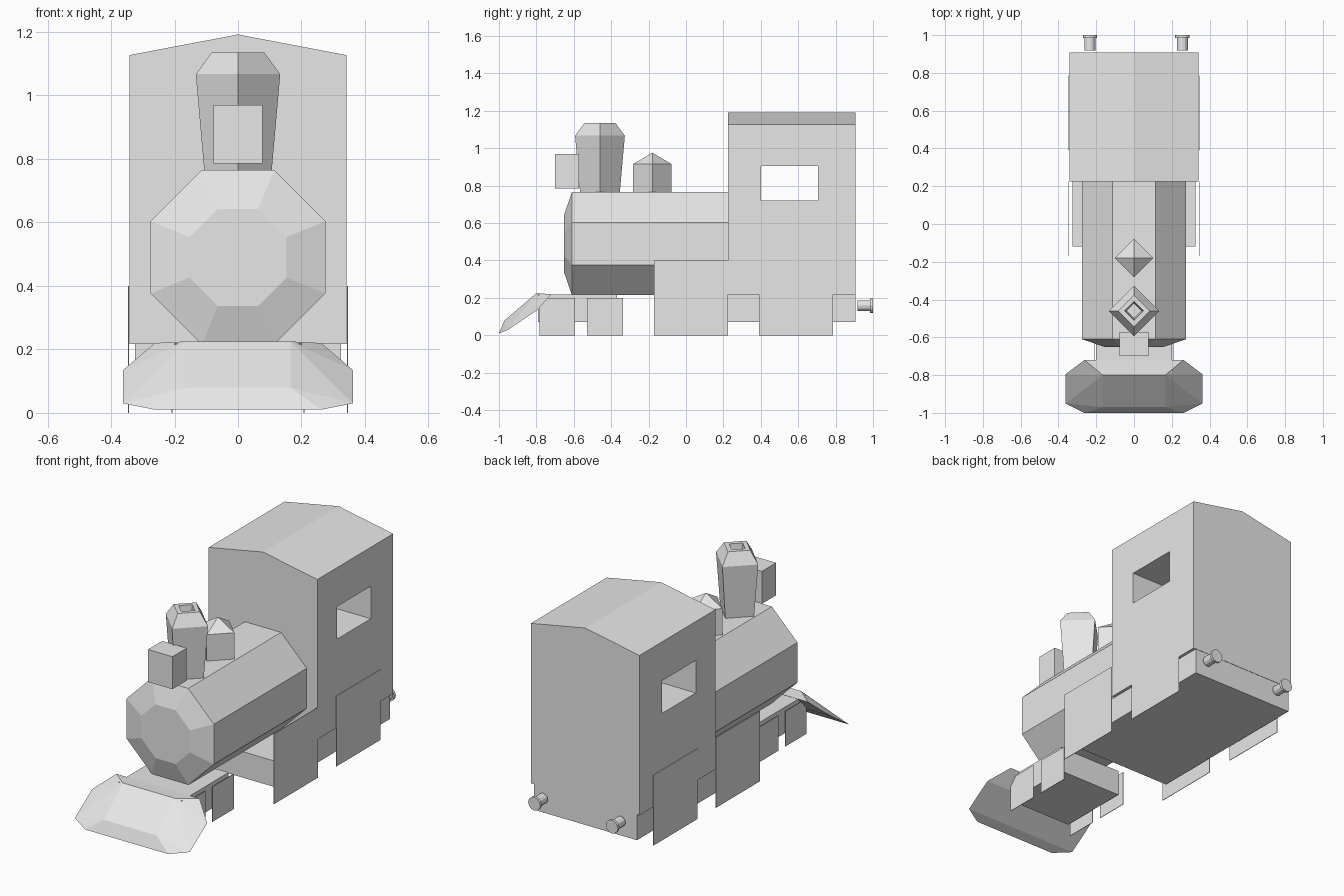
import bpy, bmesh, math
from mathutils import Vector

cube = bpy.data.objects.get("Cube")
if cube:
    bpy.data.objects.remove(cube, do_unlink=True)

grey = bpy.data.materials.new("light_grey")
grey.use_nodes = True
grey.diffuse_color = (0.8, 0.8, 0.8, 1)
grey.node_tree.nodes["Principled BSDF"].inputs["Base Color"].default_value = (0.8, 0.8, 0.8, 1)


def finish(bm, name):
    bmesh.ops.recalc_face_normals(bm, faces=bm.faces)
    mesh = bpy.data.meshes.new(name)
    bm.to_mesh(mesh)
    bm.free()
    mesh.materials.append(grey)
    obj = bpy.data.objects.new(name, mesh)
    bpy.context.collection.objects.link(obj)
    return obj


def box(name, x, y, z):
    """Box from (min, max) ranges."""
    bm = bmesh.new()
    bmesh.ops.create_cube(bm, size=1)
    for v in bm.verts:
        v.co = Vector([(r[0] + r[1]) / 2 + c * (r[1] - r[0]) for r, c in zip((x, y, z), v.co)])
    return finish(bm, name)


def loft(name, rings):
    """Skin matching rings of points and cap both ends."""
    bm = bmesh.new()
    loops = [[bm.verts.new(p) for p in ring] for ring in rings]
    for a, b in zip(loops, loops[1:]):
        n = len(a)
        for i in range(n):
            j = (i + 1) % n
            bm.faces.new((a[i], a[j], b[j], b[i]))
    bm.faces.new(loops[0][::-1])
    bm.faces.new(loops[-1])
    return finish(bm, name)


def diamond(y, r, z):
    return [(r, y, z), (0, y + r, z), (-r, y, z), (0, y - r, z)]


def octagon(r, y, zc=0.49):
    k = r * math.tan(math.pi / 8)
    half = [(r, -k), (r, k), (k, r), (-k, r)]
    return [(a, y, zc + b) for a, b in half] + [(-a, y, zc - b) for a, b in half]


def circle(x, y, z, r, n=12):
    return [(x + r * math.cos(i * math.tau / n), y, z + r * math.sin(i * math.tau / n))
            for i in range(n)]


# Cab with a shallow gabled roof and a window tunnel
section = [(-0.342, 0.217), (0.342, 0.217), (0.342, 1.127), (0, 1.192), (-0.342, 1.127)]
cab = loft("cab", [[(x, y, z) for x, z in section] for y in (0.225, 0.907)])
cutter = box("window_cutter", (-0.6, 0.6), (0.4, 0.706), (0.72, 0.905))
cutter.hide_render = True
cutter.hide_viewport = True
cut = cab.modifiers.new("window", "BOOLEAN")
cut.operation = "DIFFERENCE"
cut.solver = "EXACT"
cut.object = cutter

# Under frames
box("rear_frame", (-0.325, 0.325), (-0.12, 0.905), (0.07, 0.218))
box("front_frame", (-0.2, 0.2), (-0.79, -0.37), (0.07, 0.218))

# Boiler with a bevelled nose
loft("boiler", [octagon(0.275, 0.225), octagon(0.275, -0.61), octagon(0.153, -0.652)])

# Chimney with a hollow top, dome and lamp
loft("chimney", [diamond(-0.46, r, z) for r, z in
                 ((0.105, 0.75), (0.133, 1.067), (0.083, 1.135), (0.05, 1.135), (0.04, 1.08))])
loft("dome", [diamond(-0.18, r, z) for r, z in
              ((0.103, 0.75), (0.103, 0.915), (0.001, 0.976))])
box("lamp", (-0.077, 0.077), (-0.7, -0.572), (0.785, 0.97))

# Square wheel plates on both sides
for side, word in ((1, "left"), (-1, "right")):
    for name, x, y0, y1, top in (("rear_wheel", 0.344, 0.39, 0.787, 0.4),
                                 ("middle_wheel", 0.344, -0.17, 0.225, 0.4),
                                 ("second_front_wheel", 0.208, -0.53, -0.337, 0.2),
                                 ("first_front_wheel", 0.208, -0.782, -0.593, 0.2)):
        xs = sorted((side * (x - 0.001), side * (x + 0.002)))
        box(f"{word}_{name}", xs, (y0, y1), (0, top))

# Buffers at the back
for word, x in (("left", 0.256), ("right", -0.233)):
    loft(f"{word}_buffer", [circle(x, y, 0.158, r) for y, r in
                            ((0.918, 0.029), (0.985, 0.029), (0.985, 0.038), (1.0, 0.038))])

# Plough: faceted wedge hull
bm = bmesh.new()
for x, y, z in ((0.262, -0.72, 0.22), (0.362, -0.795, 0.135), (0.362, -0.95, 0.03),
                (0.262, -1.0, 0.01), (0.165, -0.8, 0.225), (0.165, -0.97, 0.08)):
    for side in (-1, 1):
        bm.verts.new((side * x, y, z))
bmesh.ops.convex_hull(bm, input=bm.verts)
bmesh.ops.dissolve_limit(bm, angle_limit=0.03, verts=bm.verts, edges=bm.edges)
finish(bm, "plough")
